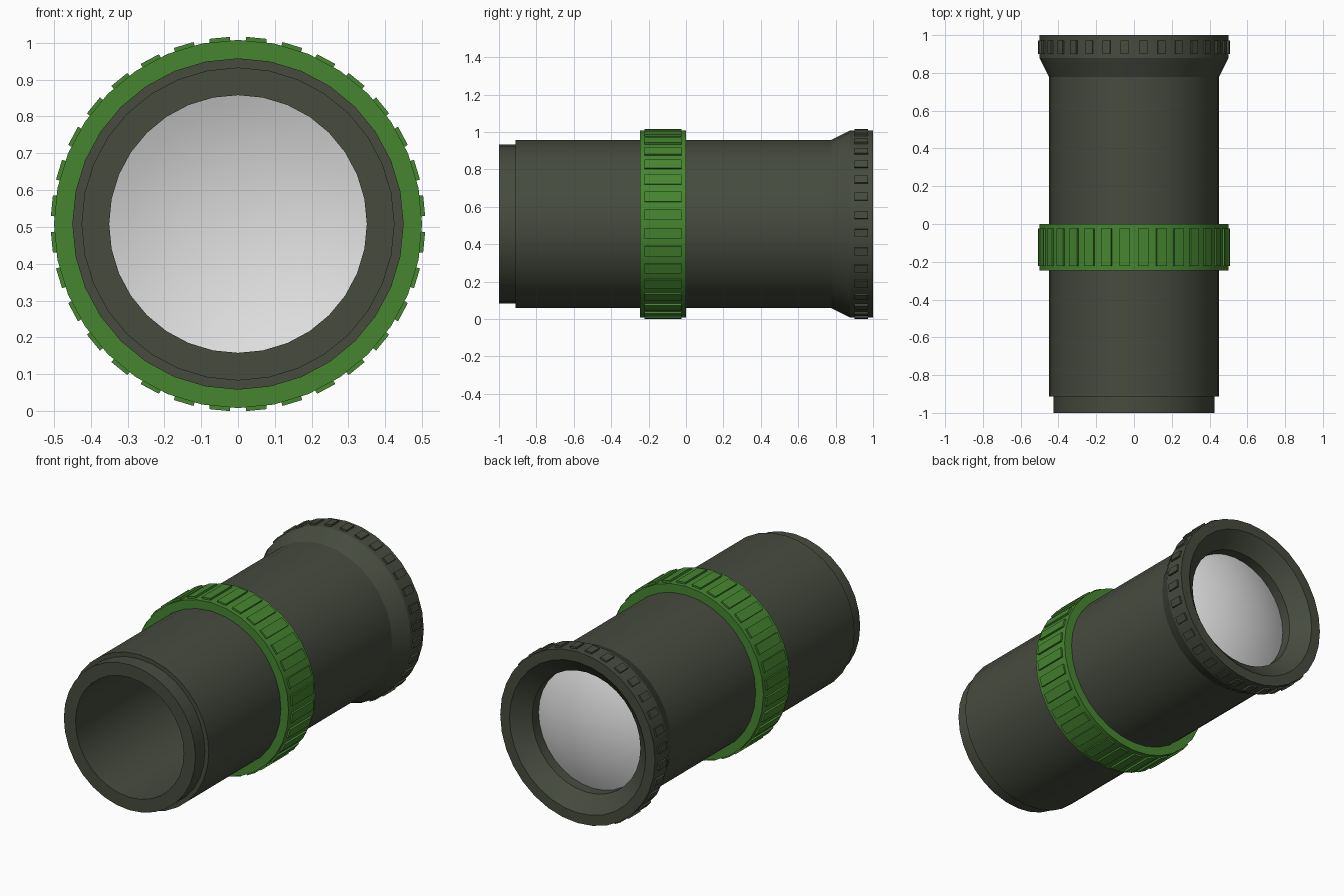
import bpy, bmesh, math
from mathutils import Matrix, Vector

if "Cube" in bpy.data.objects:
    bpy.data.objects.remove(bpy.data.objects["Cube"])

SIDES = 32
AXIS_Z = 0.508


def material(name, rgb):
    m = bpy.data.materials.new(name)
    m.diffuse_color = (*rgb, 1)
    m.use_nodes = True
    m.node_tree.nodes["Principled BSDF"].inputs["Base Color"].default_value = m.diffuse_color
    return m


DARK = material("dark olive", (0.061, 0.070, 0.048))
GREEN = material("green", (0.061, 0.235, 0.030))
GLASS = material("lens grey", (0.74, 0.74, 0.74))


def finish(name, bm, mat, smooth=True):
    bmesh.ops.recalc_face_normals(bm, faces=bm.faces)
    me = bpy.data.meshes.new(name)
    bm.to_mesh(me)
    bm.free()
    me.materials.append(mat)
    ob = bpy.data.objects.new(name, me)
    bpy.context.collection.objects.link(ob)
    ob.location.z = AXIS_Z
    if smooth:
        bpy.ops.object.select_all(action='DESELECT')
        ob.select_set(True)
        bpy.context.view_layer.objects.active = ob
        bpy.ops.object.shade_smooth_by_angle(angle=math.radians(25))
    return ob


def lathe(name, profile, mat, closed=True):
    """Spin (radius, y) points round the long axis."""
    bm = bmesh.new()
    rings = []
    for i in range(SIDES):
        a = 2 * math.pi * i / SIDES
        rings.append([bm.verts.new((r * math.sin(a), y, r * math.cos(a)))
                      for r, y in profile])
    n = len(profile)
    for i in range(SIDES):
        p, q = rings[i], rings[(i + 1) % SIDES]
        for j in range(n if closed else n - 1):
            k = (j + 1) % n
            bm.faces.new((p[j], p[k], q[k], q[j]))
    bmesh.ops.remove_doubles(bm, verts=bm.verts, dist=1e-5)
    return finish(name, bm, mat)


def grips(name, width, y0, y1, mat):
    """One raised block on the middle of every side."""
    bm = bmesh.new()
    top, depth = 0.508, 0.02
    for i in range(SIDES):
        a = 2 * math.pi * (i + 0.5) / SIDES
        m = (Matrix.Rotation(a, 4, 'Y')
             @ Matrix.Translation(Vector((0, (y0 + y1) / 2, top - depth / 2)))
             @ Matrix.Diagonal((width, y1 - y0, depth, 1)))
        bmesh.ops.create_cube(bm, size=1, matrix=m)
    return finish(name, bm, mat, smooth=False)


# Hollow tube with stepped front end and flared rear cup
lathe("tube_body", [
    (0.35, -1.0), (0.425, -1.0), (0.425, -0.912), (0.45, -0.912),
    (0.45, 0.778), (0.50, 0.878), (0.50, 1.0),
    (0.44, 1.0), (0.35, 0.92)], DARK)

# Focus ring and its grips
lathe("focus_ring", [(0.44, -0.247), (0.50, -0.247), (0.50, 0.0), (0.44, 0.0)], GREEN)
grips("focus_ring_grips", 0.056, -0.222, -0.024, GREEN)

# Small blocks round the rear rim
grips("rim_grips", 0.042, 0.90, 0.972, DARK)

# Domed lens, bulging to the rear
SAG, R = 0.07, 0.35
ball = (R * R + SAG * SAG) / (2 * SAG)
top_angle = math.asin(R / ball)
lens = []
for i in range(9):
    t = top_angle * (1 - i / 8)
    lens.append((ball * math.sin(t), 0.86 + SAG - ball * (1 - math.cos(t))))
lathe("lens", lens, GLASS, closed=False)
